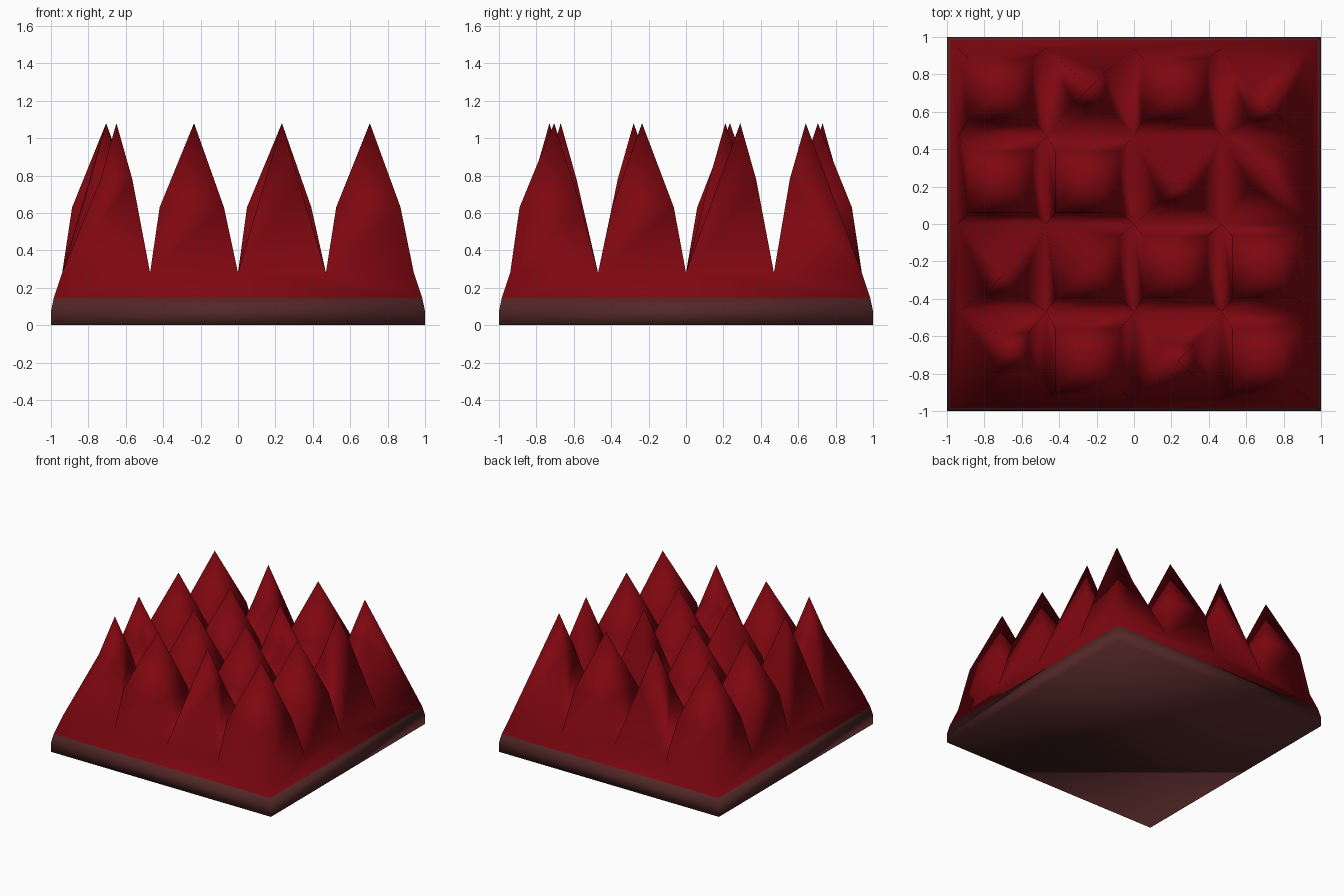
import bpy, bmesh

if "Cube" in bpy.data.objects:
    bpy.data.objects.remove(bpy.data.objects["Cube"])

C = 0.47  # spike cell size


def make(name, bm, color):
    bmesh.ops.remove_doubles(bm, verts=bm.verts, dist=0.001)
    bmesh.ops.recalc_face_normals(bm, faces=bm.faces)
    me = bpy.data.meshes.new(name)
    bm.to_mesh(me)
    bm.free()
    for p in me.polygons:
        p.use_smooth = True
    mat = bpy.data.materials.new(name + "_color")
    mat.diffuse_color = color
    mat.use_nodes = True
    mat.node_tree.nodes["Principled BSDF"].inputs["Base Color"].default_value = mat.diffuse_color
    me.materials.append(mat)
    ob = bpy.data.objects.new(name, me)
    bpy.context.collection.objects.link(ob)


def square(bm, cx, cy, hx, hy, z):
    return [bm.verts.new((cx + sx * hx, cy + sy * hy, z))
            for sx, sy in ((-1, -1), (1, -1), (1, 1), (-1, 1))]


# Base slab with a slightly tapered rim
bm = bmesh.new()
rings = [square(bm, 0, 0, h, h, z) for h, z in ((1, 0), (1, 0.075), (0.985, 0.145))]
for a, b in zip(rings, rings[1:]):
    for i in range(4):
        j = (i + 1) % 4
        bm.faces.new((a[i], a[j], b[j], b[i]))
bm.faces.new(rings[0][::-1])
bm.faces.new(rings[-1])
make("base_slab", bm, (0.085, 0.02, 0.02, 1))

# Red sloping border, split at the cell corners so it joins the spikes
bm = bmesh.new()
bottom = square(bm, 0, 0, 0.985, 0.985, 0.145)
top = square(bm, 0, 0, 2 * C, 2 * C, 0.28)
for i in range(4):
    j = (i + 1) % 4
    edge = [bm.verts.new(top[i].co.lerp(top[j].co, k / 4)) for k in range(5)]
    for k in range(4):
        apex = bottom[i] if k < 2 else bottom[j]
        bm.faces.new((apex, edge[k], edge[k + 1]))
    bm.faces.new((bottom[i], bottom[j], edge[2]))
bmesh.ops.delete(bm, geom=top, context='VERTS')

# Narrow crooked spikes: (column, row) -> tip position
narrow = {(0, 0): (-0.65, -0.67), (2, 0): (0.235, -0.73), (0, 1): (-0.705, -0.28),
          (2, 2): (0.235, 0.21), (3, 2): (0.705, 0.29), (1, 3): (-0.235, 0.73),
          (3, 3): (0.705, 0.64)}
# Missing shoulders: 0 front left, 1 front right, 2 back right, 3 back left
cut = {(2, 0): (0,), (0, 1): (2, 3), (1, 1): (3,), (2, 2): (2, 3),
       (3, 2): (1, 3), (1, 3): (3,), (3, 3): (2,)}
cx = (-0.715, -0.247, 0.22, 0.697)
cy = (-0.725, -0.23, 0.225, 0.722)
for c in range(4):
    for r in range(4):
        x, y = (c - 1.5) * C, (r - 1.5) * C
        foot = square(bm, x, y, C / 2, C / 2, 0.28)
        if (c, r) in narrow:
            tx, ty = narrow[c, r]
            mid = square(bm, tx, ty, 0.085, 0.085, 0.78)
        else:
            tx, ty = x, y
            mid = square(bm, cx[c], cy[r], 0.172, 0.165, 0.63)
        for k in cut.get((c, r), ()):
            bm.verts.remove(mid[k])
            mid[k] = foot[k]
        tip = bm.verts.new((tx, ty, 1.08))
        for i in range(4):
            j = (i + 1) % 4
            wall = list(dict.fromkeys((foot[i], foot[j], mid[j], mid[i])))
            if len(wall) > 2:
                bm.faces.new(wall)
            bm.faces.new((mid[i], mid[j], tip))
make("spikes", bm, (0.21, 0.002, 0.005, 1))
